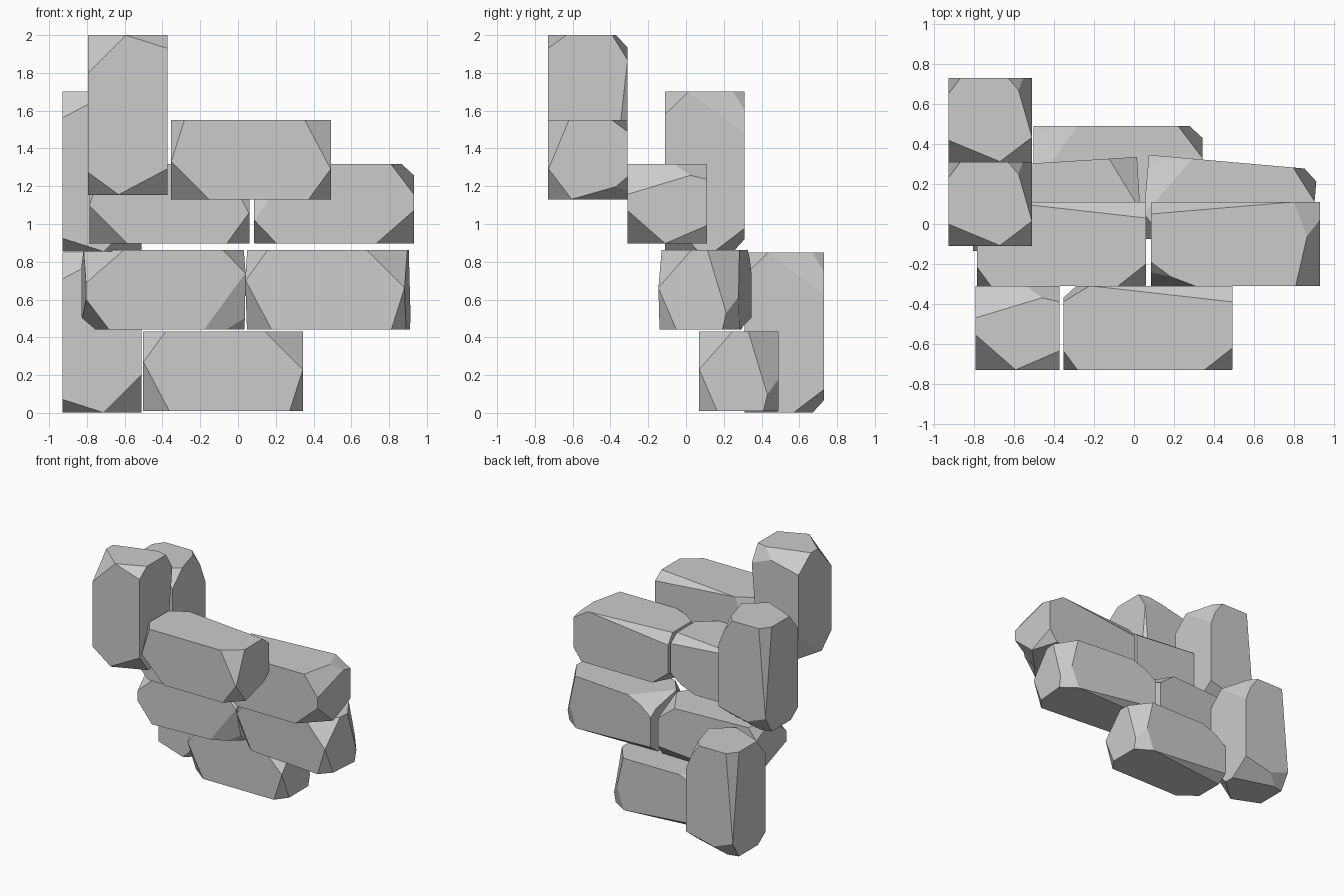
import bpy, bmesh
from math import radians
from mathutils import Matrix, Vector

if "Cube" in bpy.data.objects:
    bpy.data.objects.remove(bpy.data.objects["Cube"])

HALF = Vector((0.21, 0.21, 0.4235))

# corner signs, then how far each corner cut reaches along x, y, z
CUTS = [
    ((-1, -1, 1), (.20, .175, .20)),
    ((1, -1, 1), (.22, .095, .07)),
    ((-1, 1, 1), (.53, .16, .122)),
    ((1, 1, 1), (.34, .08, .13)),
    ((-1, -1, -1), (.165, .125, .12)),
    ((1, -1, -1), (.265, .11, .14)),
    ((-1, 1, -1), (.085, .30, .22)),
    ((-1, 1, -1), (.12, .14, .162)),
    ((1, 1, -1), (.06, .08, .71)),
]


def stone_mesh():
    # a block with every corner chipped off by a flat plane
    bm = bmesh.new()
    bmesh.ops.create_cube(bm, size=2)
    bmesh.ops.scale(bm, vec=HALF, verts=bm.verts)
    for sign, reach in CUTS:
        corner = Vector(s * h for s, h in zip(sign, HALF))
        normal = Vector(s / r for s, r in zip(sign, reach))
        point = corner - Vector((sign[0] * reach[0], 0, 0))
        cut = bmesh.ops.bisect_plane(
            bm, geom=bm.verts[:] + bm.edges[:] + bm.faces[:], dist=1e-5,
            plane_co=point, plane_no=normal.normalized(), clear_outer=True)
        rim = [e for e in cut["geom_cut"]
               if isinstance(e, bmesh.types.BMEdge) and e.is_boundary]
        bmesh.ops.edgeloop_fill(bm, edges=rim)
    bmesh.ops.recalc_face_normals(bm, faces=bm.faces)
    mesh = bpy.data.meshes.new("stone")
    bm.to_mesh(mesh)
    bm.free()
    return mesh


# where the stone's own x, y, z axes point for each way of laying it
X, Y, Z = Vector((1, 0, 0)), Vector((0, 1, 0)), Vector((0, 0, 1))
UP = (X, Y, Z)
DOWN = (-X, Y, -Z)
LIE_RIGHT = (-Z, Y, X)
LIE_LEFT = (Z, Y, -X)
ROLL_RIGHT = (Y, Z, X)
ROLL_LEFT = (Y, -Z, -X)

# name, centre, lay, turn about z in degrees
STONES = [
    ("bottom_upright_stone", (-.72, .52, .425), DOWN, 0),
    ("bottom_stone", (-.08, .28, .22), LIE_RIGHT, 0),
    ("second_row_left_stone", (-.395, .10, .652), ROLL_LEFT, 3.5),
    ("second_row_right_stone", (.478, .10, .652), LIE_RIGHT, -5),
    ("middle_upright_stone", (-.72, .10, 1.278), DOWN, 0),
    ("third_row_left_stone", (-.363, -.10, 1.107), LIE_LEFT, 0),
    ("third_row_right_stone", (.508, -.10, 1.107), ROLL_RIGHT, 0),
    ("top_stone", (.07, -.52, 1.34), LIE_LEFT, 0),
    ("top_upright_stone", (-.583, -.52, 1.576), UP, 0),
]

mesh = stone_mesh()
for name, centre, axes, turn in STONES:
    lay = Matrix(axes).transposed().to_4x4()
    ob = bpy.data.objects.new(name, mesh)
    ob.matrix_world = (Matrix.Translation(centre)
                       @ Matrix.Rotation(radians(turn), 4, 'Z') @ lay)
    bpy.context.collection.objects.link(ob)
